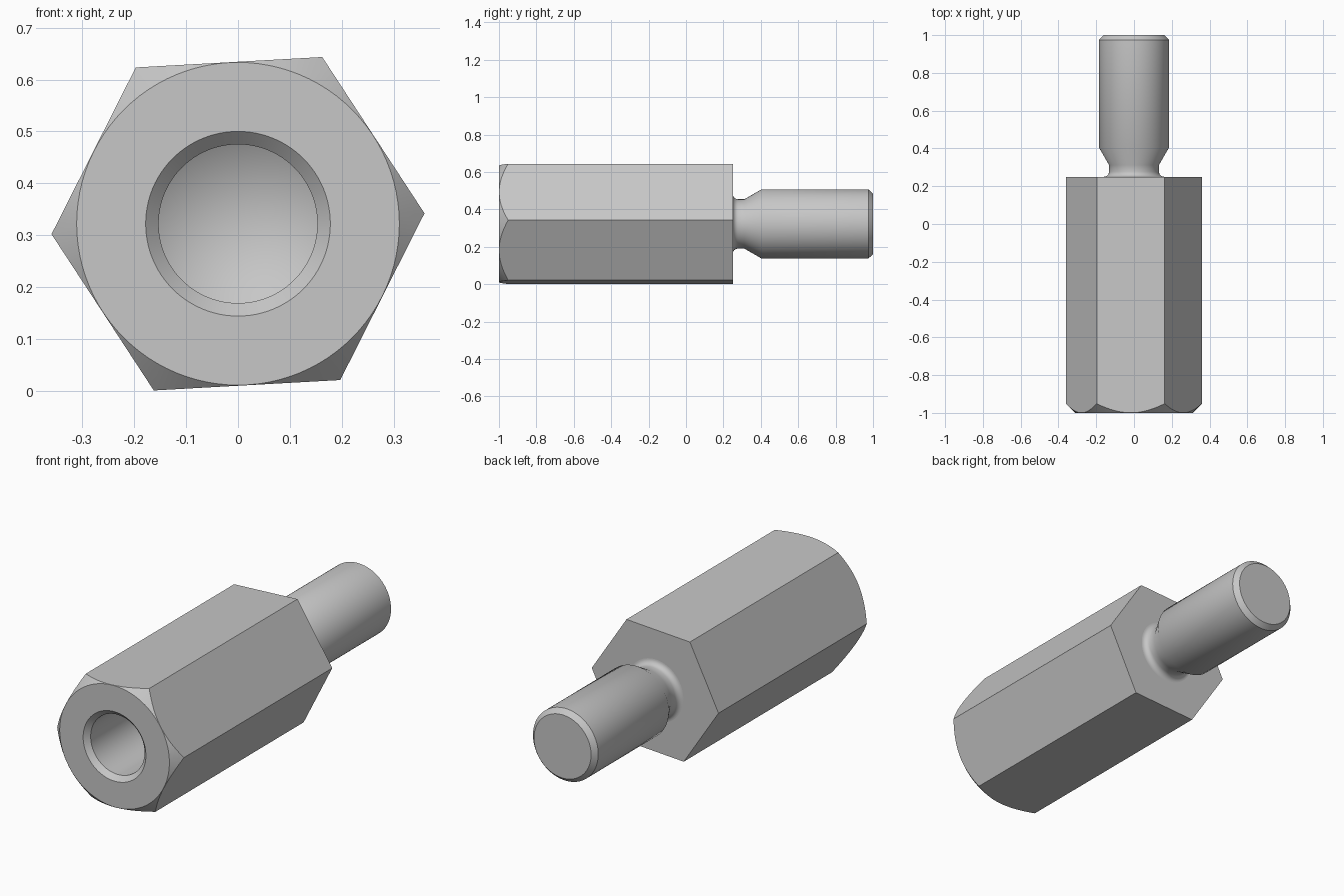
import bpy, bmesh
from math import sin, cos, tan, pi, radians
from mathutils import Vector, Matrix

if "Cube" in bpy.data.objects:
    bpy.data.objects.remove(bpy.data.objects["Cube"])

AXIS_Z = 0.322          # height of the long axis, which runs along y
HEX_R, FLAT_R = 0.36, 0.311
BORE_R, BORE_END = 0.153, -0.2
SHOULDER = 0.25         # where the hex body meets the stud

steel = bpy.data.materials.new("steel grey")
steel.use_nodes = True
steel.diffuse_color = (0.57, 0.57, 0.57, 1)
steel.node_tree.nodes["Principled BSDF"].inputs["Base Color"].default_value = steel.diffuse_color


def finish(bm, name):
    bmesh.ops.remove_doubles(bm, verts=bm.verts, dist=1e-5)
    bmesh.ops.recalc_face_normals(bm, faces=bm.faces)
    mesh = bpy.data.meshes.new(name)
    bm.to_mesh(mesh)
    bm.free()
    mesh.materials.append(steel)
    obj = bpy.data.objects.new(name, mesh)
    bpy.context.collection.objects.link(obj)
    return obj


def lathe(name, profile, steps=96):
    """Revolve (radius, y) points about the long axis."""
    bm = bmesh.new()
    verts = [bm.verts.new((r, y, AXIS_Z)) for r, y in profile]
    edges = [bm.edges.new(pair) for pair in zip(verts, verts[1:])]
    bmesh.ops.spin(bm, geom=verts + edges, cent=(0, 0, AXIS_Z), axis=(0, 1, 0),
                   angle=2 * pi, steps=steps)
    return finish(bm, name)


def select(obj):
    bpy.ops.object.select_all(action='DESELECT')
    obj.select_set(True)
    bpy.context.view_layer.objects.active = obj


# Hexagonal prism, turned slightly about its axis
bm = bmesh.new()
ring = [bm.verts.new((HEX_R * cos(a), -1.1, AXIS_Z + HEX_R * sin(a)))
        for a in (radians(3.2 + 60 * i) for i in range(6))]
end = bm.faces.new(ring)
grown = bmesh.ops.extrude_face_region(bm, geom=[end], use_keep_orig=True)["geom"]
bmesh.ops.translate(bm, vec=(0, SHOULDER + 1.1, 0),
                    verts=[g for g in grown if isinstance(g, bmesh.types.BMVert)])
body = finish(bm, "hex_body")

# Turned envelope: drilled bore, countersink and chamfered front corners
envelope = lathe("turning_envelope", [
    (0, BORE_END + BORE_R / tan(radians(59))),
    (BORE_R, BORE_END), (BORE_R, -0.975), (0.178, -1),
    (FLAT_R, -1), (FLAT_R + 0.2, -0.8), (FLAT_R + 0.2, 0.5), (0, 0.5)])
envelope.hide_render = True
cut = body.modifiers.new("turning", 'BOOLEAN')
cut.operation, cut.solver, cut.object = 'INTERSECT', 'EXACT', envelope
select(body)
bpy.ops.object.modifier_apply(modifier=cut.name)
bpy.data.objects.remove(envelope)

# Stud with filleted neck, tapered run-out and chamfered tip
NECK, FILLET = 0.132, 0.028
fillet = [(NECK + FILLET * (1 - sin(a)), SHOULDER + FILLET * (1 - cos(a)))
          for a in (i * pi / 16 for i in range(9))]
stud = lathe("threaded_stud", [(NECK + FILLET, SHOULDER - 0.01)] + fillet + [
    (NECK, 0.312), (0.185, 0.404), (0.185, 0.975), (0.162, 1), (0, 1)])

for obj in (body, stud):
    select(obj)
    bpy.ops.object.shade_smooth_by_angle(angle=radians(32))
